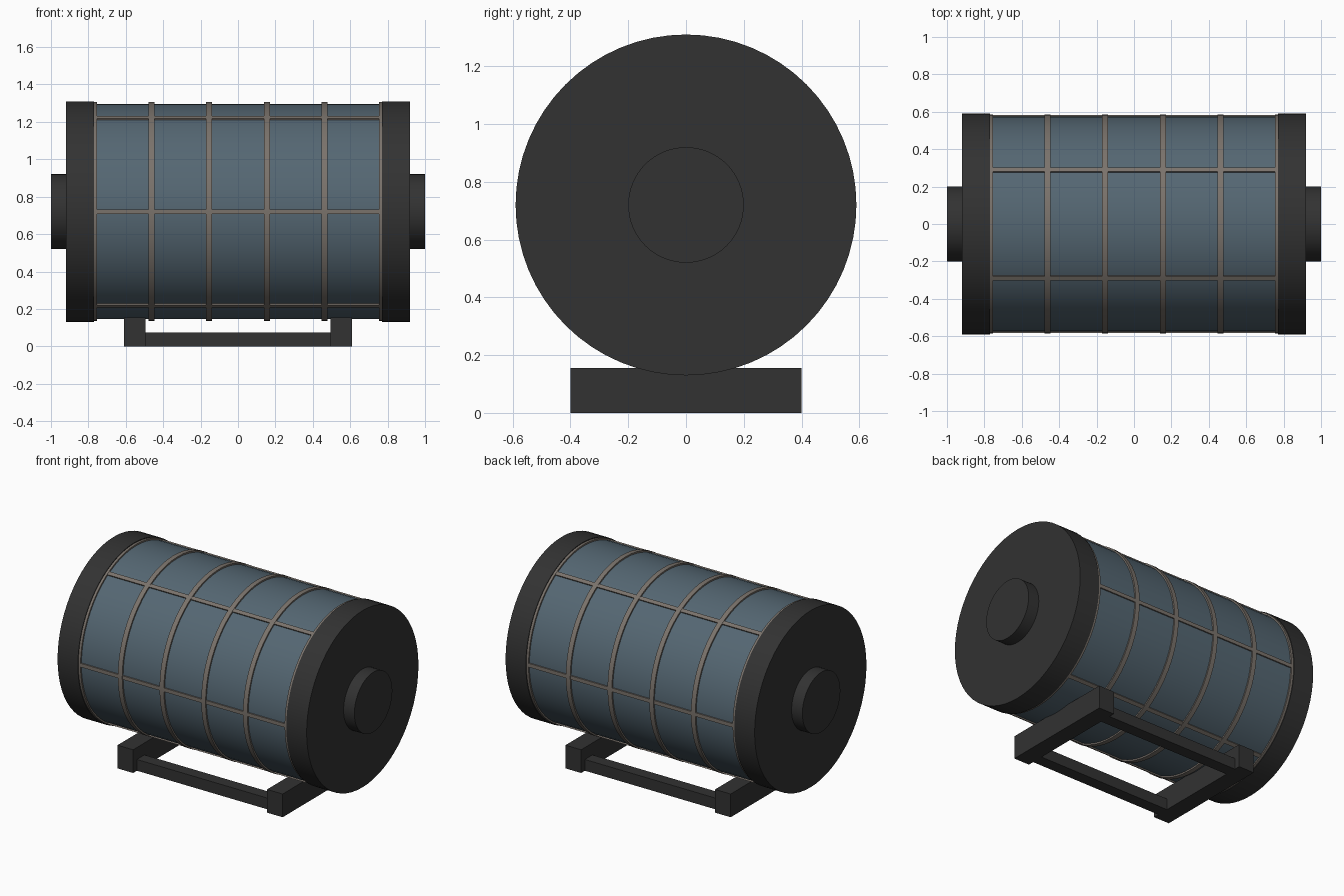
import bpy
from math import pi, sin, cos

cube = bpy.data.objects.get("Cube")
if cube:
    bpy.data.objects.remove(cube, do_unlink=True)

AXIS_Z = 0.72
BODY_R = 0.575


def material(name, rgb):
    m = bpy.data.materials.new(name)
    m.use_nodes = True
    color = (*rgb, 1)
    m.diffuse_color = color
    m.node_tree.nodes["Principled BSDF"].inputs["Base Color"].default_value = color
    return m


slate = material("slate blue", (0.09, 0.135, 0.17))
charcoal = material("charcoal", (0.032, 0.032, 0.032))
bronze = material("warm grey metal", (0.195, 0.17, 0.148))


def drum(name, x0, x1, radius, mat):
    """Cylinder along x on the tank axis."""
    bpy.ops.mesh.primitive_cylinder_add(
        vertices=64, radius=radius, depth=abs(x1 - x0),
        location=((x0 + x1) / 2, 0, AXIS_Z), rotation=(0, pi / 2, 0))
    ob = bpy.context.object
    ob.name = name
    ob.data.materials.append(mat)
    bpy.ops.object.shade_smooth_by_angle()


def box(name, center, size, mat, roll=0):
    bpy.ops.mesh.primitive_cube_add(size=1, location=center, rotation=(roll, 0, 0))
    ob = bpy.context.object
    ob.name = name
    ob.scale = size
    ob.data.materials.append(mat)


# Tank body
drum("tank_body", -0.78, 0.78, BODY_R, slate)

# End caps, hubs and support frame, mirrored left and right
for side, s in (("left", 1), ("right", -1)):
    drum(f"{side}_end_cap", s * 0.77, s * 0.92, 0.59, charcoal)
    drum(f"{side}_hub", s * 0.91, s * 1.0, 0.2, charcoal)
    box(f"{side}_cradle_beam", (s * 0.5525, 0, 0.0775), (0.115, 0.8, 0.155), charcoal)

# Bars joining the two cradle beams
for name, s in (("front", -1), ("back", 1)):
    box(f"{name}_cradle_bar", (0, s * 0.32, 0.0375), (1.0, 0.08, 0.075), charcoal)

# Evenly spaced hoops
for i in range(6):
    x = -0.77 + i * 0.308
    drum(f"hoop_{i + 1}", x - 0.016, x + 0.016, 0.585, bronze)

# Lengthwise strips every sixty degrees
for i in range(6):
    a = i * pi / 3
    box(f"strip_{i + 1}", (0, BODY_R * cos(a), AXIS_Z + BODY_R * sin(a)),
        (1.54, 0.016, 0.025), bronze, roll=a)
